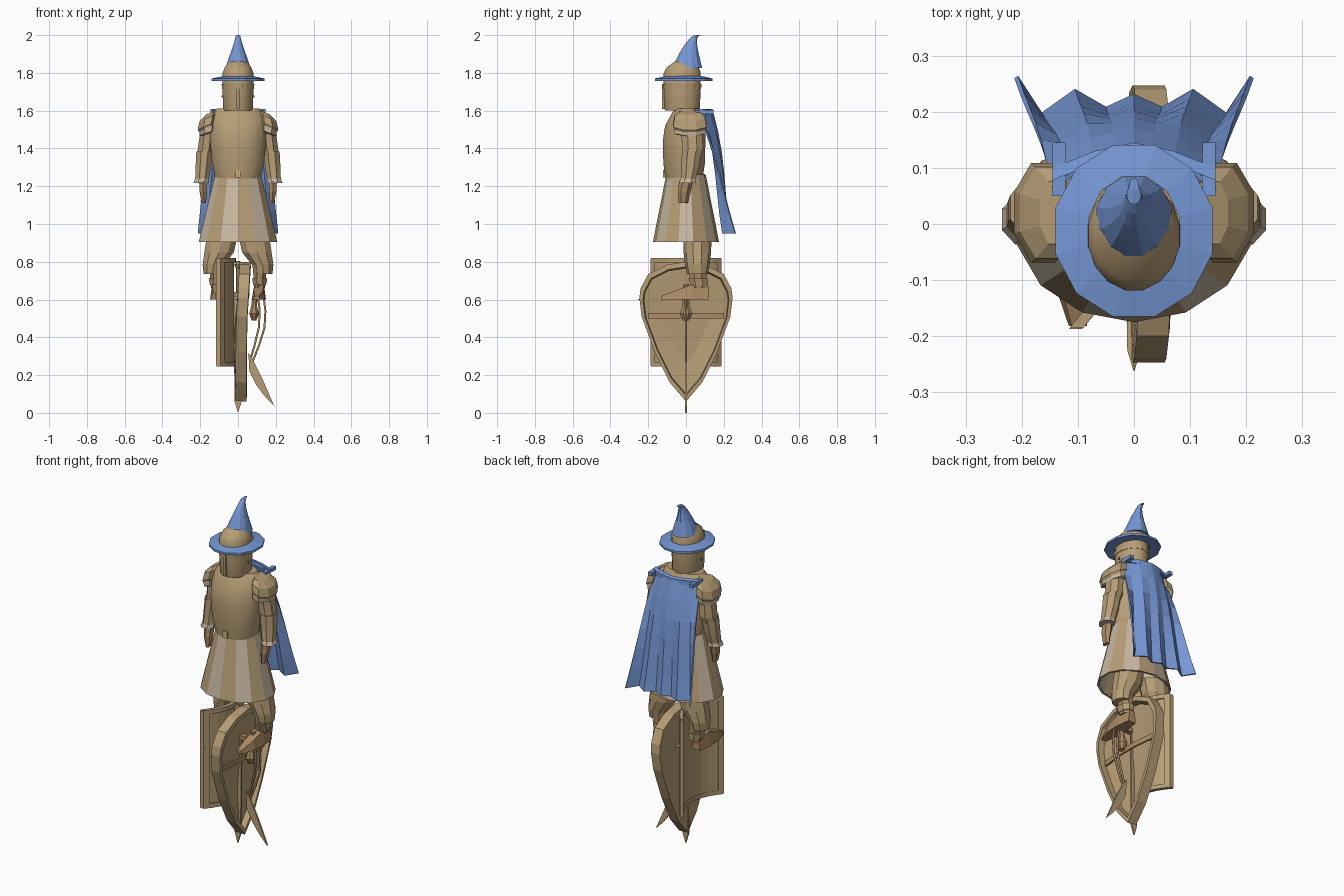
import bpy, bmesh
from math import sin, cos, pi, radians

if "Cube" in bpy.data.objects:
    bpy.data.objects.remove(bpy.data.objects["Cube"])


def material(name, rgb):
    m = bpy.data.materials.new(name)
    m.diffuse_color = (*rgb, 1)
    m.use_nodes = True
    m.node_tree.nodes["Principled BSDF"].inputs["Base Color"].default_value = m.diffuse_color
    return m


TAN = material("tan", (0.47, 0.34, 0.18))
PALE = material("pale_tan", (0.58, 0.48, 0.36))
BROWN = material("brown", (0.42, 0.26, 0.13))
BLUE = material("blue", (0.18, 0.31, 0.66))


def finish(name, bm, mats, smooth=False):
    bmesh.ops.recalc_face_normals(bm, faces=bm.faces)
    me = bpy.data.meshes.new(name)
    bm.to_mesh(me)
    bm.free()
    ob = bpy.data.objects.new(name, me)
    bpy.context.collection.objects.link(ob)
    for m in mats:
        me.materials.append(m)
    if smooth:
        bpy.ops.object.select_all(action='DESELECT')
        ob.select_set(True)
        bpy.context.view_layer.objects.active = ob
        bpy.ops.object.shade_smooth_by_angle(angle=radians(35))
    return ob


def skin(name, rings, mats=(TAN,), caps=True, smooth=False, closed=True):
    """Join equal-length point rings with quads."""
    bm = bmesh.new()
    vs = [[bm.verts.new(p) for p in r] for r in rings]
    n = len(rings[0])
    for a, b in zip(vs, vs[1:]):
        for i in range(n if closed else n - 1):
            j = (i + 1) % n
            bm.faces.new((a[i], a[j], b[j], b[i])).material_index = i % len(mats)
    if caps:
        bm.faces.new(vs[0])
        bm.faces.new(vs[-1])
    return finish(name, bm, mats, smooth)


def loft(name, rows, n=12, mats=(TAN,), caps=True, smooth=False, turn=0.5):
    """Stack ellipses given as (cx, cy, z, rx, ry)."""
    ang = [2 * pi * (i + turn) / n for i in range(n)]
    return skin(name, [[(cx + rx * cos(a), cy + ry * sin(a), z) for a in ang]
                       for cx, cy, z, rx, ry in rows], mats, caps, smooth)


def box(name, x, y, z, mat=TAN):
    return skin(name, [[(x[0], y[0], k), (x[1], y[0], k), (x[1], y[1], k), (x[0], y[1], k)]
                       for k in z], (mat,))


def blade(name, outline, y, mat=TAN):
    """Flat plate in the xz plane."""
    return skin(name, [[(a, k, b) for a, b in outline] for k in (-y, y)], (mat,))


def tube(name, pts, r, mat=TAN):
    cu = bpy.data.curves.new(name, 'CURVE')
    cu.dimensions = '3D'
    cu.bevel_depth, cu.bevel_resolution, cu.use_fill_caps = r, 1, True
    sp = cu.splines.new('POLY')
    sp.points.add(len(pts) - 1)
    for p, q in zip(sp.points, pts):
        p.co = (*q, 1)
    cu.materials.append(mat)
    bpy.context.collection.objects.link(bpy.data.objects.new(name, cu))


def tilted(name, s, rows, slope, mat=TAN):
    """Octagonal shoulder plate whose rings dip outwards."""
    ang = [2 * pi * (i + .5) / 8 for i in range(8)]
    skin(name, [[(s * (cx + rx * cos(a)), .02 + ry * sin(a), z - slope * rx * cos(a)) for a in ang]
                for cx, z, rx, ry in rows], (mat,))


# helmet with visor details
loft("helmet", [(0, -.02, 1.60, .078, .092), (0, -.02, 1.61, .08, .095), (0, -.02, 1.72, .084, .1),
                (0, -.02, 1.80, .083, .1), (0, -.017, 1.83, .071, .086), (0, -.004, 1.862, .046, .054)],
     16, smooth=True)
loft("helmet_band", [(0, -.02, 1.715, .086, .102), (0, -.02, 1.74, .088, .104)], 16)
loft("neck", [(0, 0, 1.58, .065, .065), (0, 0, 1.66, .06, .06)], 12)
box("visor_ridge", (-.008, .008), (-.126, -.1), (1.61, 1.74))
for s in (1, -1):
    box("visor_rivet", (s * .08, s * .088), (-.028, -.018), (1.67, 1.68), BROWN)

# hat brim and bent cone
loft("hat_brim", [(0, -.012, 1.783, .083, .1), (0, -.012, 1.77, .145, .158),
                  (0, -.012, 1.758, .145, .158), (0, -.012, 1.762, .083, .1)], 12, (BLUE,), False)
loft("hat_cone", [(0, .01, 1.825, .069, .078), (0, .01, 1.862, .057, .069), (0, .016, 1.905, .041, .052),
                  (0, .026, 1.95, .025, .034), (0, .038, 1.98, .016, .021), (0, .052, 1.996, .013, .016),
                  (0, .07, 2.0, .008, .012)], 12, (BLUE,))

# cuirass and belt
loft("breastplate", [(0, -.01, 1.24, .122, .1), (0, -.01, 1.32, .14, .112), (0, -.01, 1.44, .152, .115),
                     (0, -.005, 1.52, .152, .108), (0, .005, 1.58, .145, .085), (0, .005, 1.612, .115, .065)],
     16, smooth=True)
loft("belt", [(0, -.005, 1.25, .126, .108), (0, -.005, 1.265, .126, .108)], 16, (BROWN,))
box("buckle", (-.014, .014), (-.122, -.105), (1.245, 1.285), material("brass", (.6, .45, .16)))

# panelled skirt
loft("skirt", [(0, 0, 1.26, .125, .105), (0, 0, .905, .213, .175), (0, 0, .905, .2, .162),
               (0, 0, 1.2, .12, .1)], 14, (TAN, PALE), False)

for s in (1, -1):
    # shoulder plates
    tilted("pauldron", s, [(.142, 1.592, .028, .06), (.155, 1.566, .052, .088),
                           (.162, 1.522, .056, .096), (.16, 1.5, .045, .085)], .45)
    tilted("pauldron_lame", s, [(.158, 1.515, .052, .092), (.158, 1.485, .049, .09),
                                (.158, 1.478, .038, .075)], .35, PALE)
    # arms, cuffs and hands
    loft("upper_arm", [(s * .16, .03, 1.5, .042, .06), (s * .17, .035, 1.4, .046, .06),
                       (s * .178, .03, 1.36, .042, .052)], 8)
    loft("forearm", [(s * .177, .03, 1.385, .047, .056), (s * .184, .022, 1.3, .044, .05),
                     (s * .192, .01, 1.225, .038, .042)], 8)
    loft("cuff", [(s * .19, .012, 1.24, .04, .044), (s * .195, .008, 1.218, .044, .048)], 8, (PALE,))
    loft("hand", [(s * .185, 0, 1.225, .024, .036), (s * .184, -.01, 1.17, .022, .034),
                  (s * .18, -.015, 1.11, .012, .024)], 6, (BROWN,))
    # puffed breeches and legs
    loft("breeches", [(s * .085, .06, .93, .085, .075), (s * .1, .06, .85, .082, .073),
                      (s * .13, .06, .785, .06, .065), (s * .135, .06, .735, .05, .055)], 10)
    loft("shin", [(s * .115, .06, .78, .04, .055), (s * .115, .065, .7, .034, .048),
                  (s * .115, .07, .66, .03, .042)], 8, (BROWN,))
    loft("boot_top", [(s * .115, .065, .712, .044, .057), (s * .115, .07, .675, .036, .05)], 8)
    # boots
    dy = 0 if s > 0 else -.05
    skin("boot", [[(s * (cx - w), y + dy, .6), (s * (cx + w), y + dy, .6),
                   (s * (cx + w * .7), y + dy, h), (s * (cx - w * .7), y + dy, h)]
                  for y, cx, w, h in ((.118, .112, .025, .67), (.03, .112, .036, .68),
                                      (-.05, .108, .036, .65), (-.132, .1, .016, .618))], (BROWN,))

# pleated cape
X = [-.21, -.165, -.105, -.05, 0, .05, .105, .165, .21]
Y = [.262, .195, .237, .205, .228, .205, .237, .195, .262]
rows = []
for k in range(7):
    t = k / 6
    rows.append([(x * (.68 + .32 * t), (.138 - 1.8 * x * x) * (1 - t) + y * t + .03 * sin(pi * t) * (1 - t),
                  1.6 - .65 * t) for x, y in zip(X, Y)])
cape = skin("cape", rows, (BLUE,), caps=False, closed=False)
mod = cape.modifiers.new("thickness", 'SOLIDIFY')
mod.thickness, mod.offset = .008, 0

# cape collar and shoulder straps
profile = [(-.145, .1), (-.07, .13), (0, .145), (.07, .13), (.145, .1)]
skin("cape_collar", [[(x, y - .022, 1.585), (x, y, 1.58), (x, y, 1.605), (x, y - .022, 1.61)]
                     for x, y in profile], (BLUE,))
for s in (1, -1):
    box("cape_strap", (s * .122, s * .145), (.05, .145), (1.583, 1.603), BLUE)


# curved rectangular shield with raised frame
def arc(y, dx):
    return -.02 - .08 * (y / .185) ** 2 + dx


def arc_band(name, ys, z0, z1, back, front):
    skin(name, [[(arc(y, back), y, z0), (arc(y, front), y, z0), (arc(y, front), y, z1),
                 (arc(y, back), y, z1)] for y in ys])


ys = [-.185 + .37 * i / 10 for i in range(11)]
arc_band("tall_shield", ys, .25, .815, -.012, 0)
arc_band("tall_shield_rail", ys, .245, .27, -.014, .01)
arc_band("tall_shield_rail", ys, .795, .82, -.014, .01)
for s in (1, -1):
    arc_band("tall_shield_side", (s * .163, s * .187), .25, .815, -.014, .01)

# kite shield: hollow dish, strap side towards +x
half = [(0, .8), (.1, .785), (.2, .735), (.24, .66), (.247, .61), (.235, .51), (.165, .32), (.085, .16), (0, .06)]
kite = half + [(-y, z) for y, z in half[-2:0:-1]]


def kite_ring(x, f):
    return [(x + .06 * max(0, z - .45), y * f, .46 + (z - .46) * f) for y, z in kite]


skin("kite_shield", [kite_ring(-.02, .5), kite_ring(-.012, 1), kite_ring(.045, 1),
                     kite_ring(.047, .92), kite_ring(.012, .9), kite_ring(0, .5)])
skin("kite_strap", [[(x, y, .5), (x + .01, y, .5), (x + .01, y, .53), (x, y, .53)]
                    for y, x in ((-.2, .022), (-.06, .038), (.06, .038), (.2, .022))], (BROWN,))

# straight sword, point down
blade("sword_blade", [(-.025, .62), (.025, .62), (.02, .06), (0, 0), (-.018, .06)], .005)
box("sword_guard", (-.06, .06), (-.014, .014), (.615, .64), BROWN)
loft("sword_grip", [(0, 0, .64, .012, .012), (0, 0, .77, .012, .012)], 8, (BROWN,))
loft("sword_pommel", [(0, 0, .765, .012, .012), (0, 0, .785, .022, .022), (0, 0, .805, .01, .01)], 8)

# dagger lying front to back
skin("dagger", [[(-w, y, .6), (0, y, .6 - w / 3), (w, y, .6), (0, y, .6 + w / 3)]
                for y, w in ((-.262, .0008), (-.225, .012), (.1, .015))])

# curved blade with twin bowed guards
blade("curved_blade", [(.055, .32), (.085, .27), (.125, .19), (.16, .11), (.192, .035),
                       (.14, .09), (.095, .15), (.06, .22)], .005)
for off in (0, .03):
    tube("bowed_guard", [(.105 + off, 0, .62), (.115 + off, 0, .54), (.11 + off, 0, .45),
                         (.088 + off * .8, 0, .36), (.062 + off * .5, 0, .27)], .006, BROWN)
loft("guard_grip", [(.085, 0, .49, .014, .018), (.085, 0, .525, .028, .036), (.085, 0, .57, .016, .02),
                    (.1, 0, .68, .014, .016)], 8, (BROWN,))
